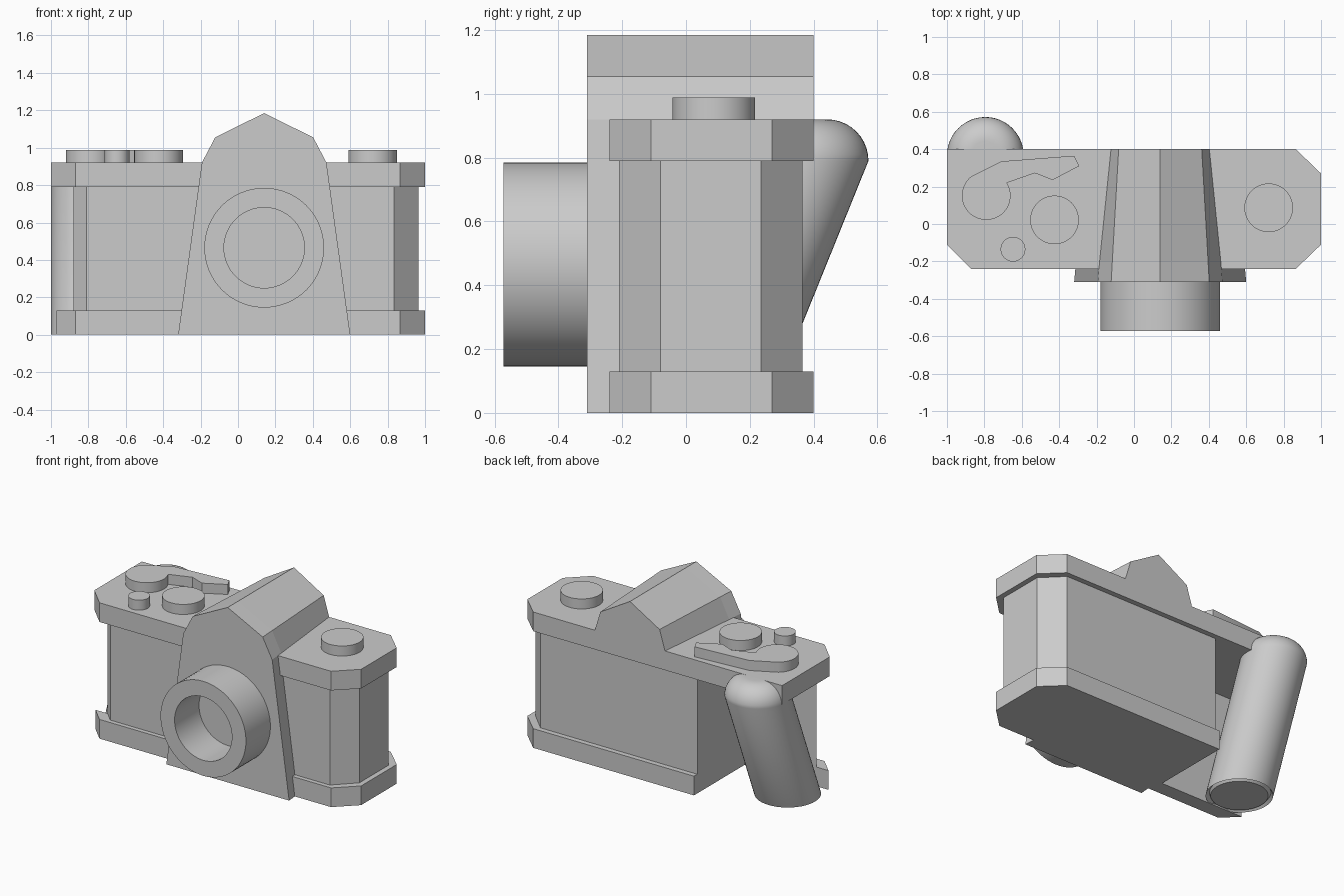
import bpy, bmesh, math
from mathutils import Vector

if "Cube" in bpy.data.objects:
    bpy.data.objects.remove(bpy.data.objects["Cube"], do_unlink=True)

grey = bpy.data.materials.new("plain_grey")
grey.use_nodes = True
grey.diffuse_color = (0.6, 0.6, 0.6, 1)
grey.node_tree.nodes["Principled BSDF"].inputs["Base Color"].default_value = (0.6, 0.6, 0.6, 1)


def loft(name, rings, smooth=False, closed=False):
    """Skin a list of equal-length rings; cap the ends, or join them if closed."""
    bm = bmesh.new()
    loops = [[bm.verts.new(p) for p in ring] for ring in rings]
    pairs = list(zip(loops, loops[1:]))
    if closed:
        pairs.append((loops[-1], loops[0]))
    else:
        bm.faces.new(loops[0])
        bm.faces.new(loops[-1])
    n = len(loops[0])
    for a, b in pairs:
        for i in range(n):
            j = (i + 1) % n
            bm.faces.new((a[i], a[j], b[j], b[i]))
    bmesh.ops.recalc_face_normals(bm, faces=bm.faces)
    mesh = bpy.data.meshes.new(name)
    bm.to_mesh(mesh)
    bm.free()
    mesh.materials.append(grey)
    obj = bpy.data.objects.new(name, mesh)
    bpy.context.collection.objects.link(obj)
    if smooth:
        bpy.ops.object.select_all(action='DESELECT')
        obj.select_set(True)
        bpy.context.view_layer.objects.active = obj
        bpy.ops.object.shade_smooth_by_angle(angle=math.radians(30))
    return obj


def slab(name, outline, z0, z1, smooth=False):
    return loft(name, [[(x, y, z) for x, y in outline] for z in (z0, z1)], smooth)


def arc(cx, cy, r, start=0, end=360, n=48):
    full = abs(end - start) == 360
    steps = n if full else n - 1
    angles = [math.radians(start + (end - start) * i / steps) for i in range(n)]
    return [(cx + r * math.cos(a), cy + r * math.sin(a)) for a in angles]


# Case: the lower parts are notched at the back to leave room for the grip
chamfered_end = [(0.865, 0.4), (1, 0.27), (1, -0.11), (0.865, -0.24)]
notch = [(-0.34, -0.14)]
slab("top_plate", chamfered_end + [(-0.87, -0.24), (-1, -0.11), (-1, 0.4)], 0.79, 0.92)
slab("bottom_plate", chamfered_end + [(-0.87, -0.24), (-0.97, -0.14)] + notch + [(-0.34, 0.4)], 0, 0.13)
slab("body", [(0.835, 0.365), (0.965, 0.235), (0.965, -0.08), (0.835, -0.21),
              (-0.81, -0.21), (-0.88, -0.14)] + notch + [(-0.34, 0.365)], 0.12, 0.8)


# Viewfinder hump: symmetric section that narrows towards the back
def hump_section(y, foot, foot_z, shoulder, crease):
    half = [(foot, foot_z), (shoulder, 0.92), (crease, 1.055)]
    pts = half + [(0, 1.185)] + [(-x, z) for x, z in reversed(half)]
    return [(0.14 + x, y, z) for x, z in pts]


loft("viewfinder_hump", [hump_section(-0.31, 0.46, 0, 0.333, 0.262),
                         hump_section(-0.2, 0.45, 0, 0.324, 0.256),
                         hump_section(0.4, 0.26, 0.85, 0.263, 0.222)])

# Lens barrel: hollow tube
tube = [(0.32, -0.305), (0.32, -0.572), (0.215, -0.572), (0.215, -0.305)]
loft("lens_barrel", [[(x, y, z) for x, z in arc(0.14, 0.465, r, n=64)] for r, y in tube],
     smooth=True, closed=True)

# Dials and button on the top plate
for name, x, y, r in (("right_front_dial", -0.425, 0.022, 0.13), ("small_button", -0.647, -0.135, 0.066),
                      ("left_dial", 0.72, 0.087, 0.13)):
    slab(name, arc(x, y, r), 0.91, 0.988, smooth=True)

# Winding lever: round hub with a bent arm
lever = arc(-0.79, 0.152, 0.13, 128, 390, 40) + [
    (-0.68, 0.22), (-0.53, 0.272), (-0.435, 0.235), (-0.293, 0.31), (-0.32, 0.365), (-0.71, 0.335)]
slab("winding_lever", lever, 0.91, 0.988, smooth=True)


# Leaning grip: round sections sliding backwards with height, rounded ends
def grip_ring(z, r):
    y = 0.047 + 0.405 * min(z, 0.79)
    return [(px, py, z) for px, py in arc(-0.795, y, r)]


rings = []
for i in range(5):
    a = math.radians(90 * i / 4)
    rings.append(grip_ring(0.03 * (1 - math.sin(a)), 0.175 + 0.03 * math.sin(a)) if i else grip_ring(0.03, 0.175))
rings[0] = grip_ring(0, 0.175)
for i in range(11):
    a = math.radians(90 * i / 10)
    rings.append(grip_ring(0.79 + 0.13 * math.sin(a), 0.075 + 0.13 * math.cos(a)))
loft("grip", rings, smooth=True)
